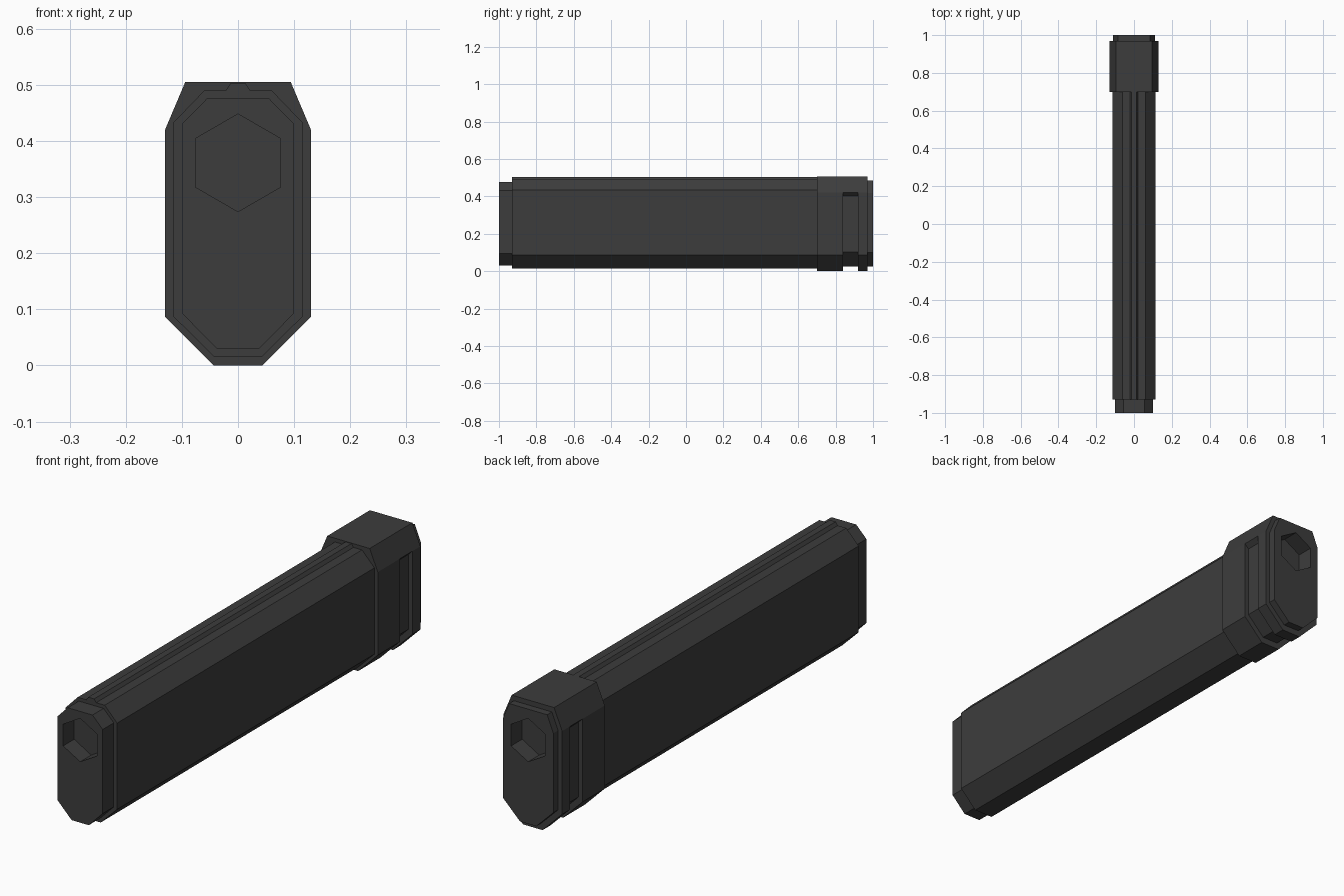
import bpy, bmesh, math

if "Cube" in bpy.data.objects:
    bpy.data.objects.remove(bpy.data.objects["Cube"])

mat = bpy.data.materials.new("charcoal grey")
mat.diffuse_color = (0.046, 0.046, 0.046, 1)
mat.use_nodes = True
mat.node_tree.nodes["Principled BSDF"].inputs["Base Color"].default_value = mat.diffuse_color

HEX_Z, HEX_R = 0.361, 0.087


def ring_edges(bm, ring):
    edges = []
    for a, b in zip(ring, ring[1:] + ring[:1]):
        e = bm.edges.get((a, b)) or bm.edges.new((a, b))
        edges.append(e)
    return edges


def add_ring(bm, pts, y):
    return [bm.verts.new((x, y, z)) for x, z in pts]


def bridge(bm, r0, r1):
    n = len(r0)
    for i in range(n):
        j = (i + 1) % n
        bm.faces.new((r0[i], r0[j], r1[j], r1[i]))


def mirrored(half):
    return half + [(-x, z) for x, z in reversed(half)]


def loft(name, sections, face_at=(), hole_at=None, hole_y=0.0, floor=True):
    """Skin mirrored half profiles along y; optional hexagonal socket in one end."""
    bm = bmesh.new()
    rings = [add_ring(bm, mirrored(h), y) for y, h in sections]
    for r0, r1 in zip(rings, rings[1:]):
        bridge(bm, r0, r1)
    for i in face_at:
        bm.faces.new(rings[i])
    if hole_at is not None:
        y = sections[hole_at][0]
        hexa = [(HEX_R * math.sin(k * math.pi / 3), HEX_Z + HEX_R * math.cos(k * math.pi / 3))
                for k in range(6)]
        rim, deep = add_ring(bm, hexa, y), add_ring(bm, hexa, hole_y)
        bmesh.ops.triangle_fill(bm, use_beauty=True, use_dissolve=False,
                                edges=ring_edges(bm, rings[hole_at]) + ring_edges(bm, rim),
                                normal=(0, 1 if hole_at else -1, 0))
        bridge(bm, rim, deep)
        if floor:
            bm.faces.new(deep)
    bmesh.ops.remove_doubles(bm, verts=bm.verts, dist=1e-5)
    bmesh.ops.recalc_face_normals(bm, faces=bm.faces)
    me = bpy.data.meshes.new(name)
    bm.to_mesh(me)
    bm.free()
    me.materials.append(mat)
    ob = bpy.data.objects.new(name, me)
    bpy.context.collection.objects.link(ob)
    return ob


# Front cap with hexagonal socket
cap = [(0.055, 0.476), (0.1, 0.43), (0.1, 0.093), (0.038, 0.03)]
loft("front_cap", [(-1, cap), (-0.93, cap)], hole_at=0, hole_y=-0.93, floor=False)

# Long body with raised top ridge
body = [(0.013, 0.503), (0.022, 0.49), (0.06, 0.49), (0.115, 0.433), (0.115, 0.087), (0.042, 0.015)]
loft("main_body", [(-0.93, body), (0.7, body)], face_at=[0])

# Rear collar: full block, grooved band, flange, stepped end with socket
full = [(0.094, 0.505), (0.13, 0.42), (0.13, 0.402), (0.13, 0.087), (0.043, 0)]
groove = [(0.094, 0.505), (0.13, 0.42), (0.112, 0.402), (0.112, 0.102), (0.036, 0.026)]
end = [(0.084, 0.485), (0.112, 0.418), (0.112, 0.402), (0.112, 0.1), (0.036, 0.025)]
loft("rear_collar",
     [(0.7, full), (0.84, full), (0.84, groove), (0.92, groove), (0.92, full),
      (0.97, full), (0.97, end), (1.0, end)],
     face_at=[0], hole_at=7, hole_y=0.93)
